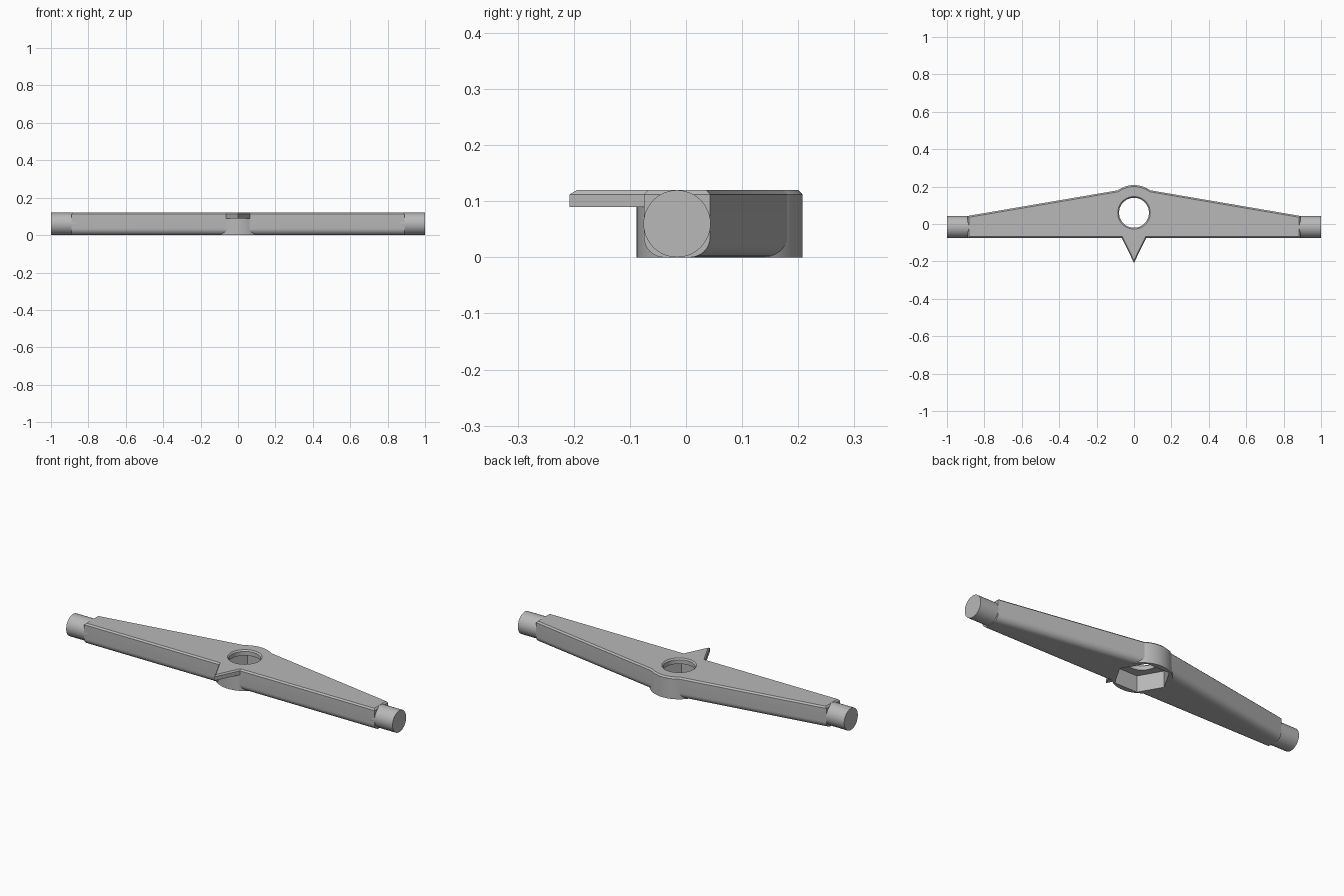
import bpy, bmesh, math
from mathutils import Vector, Matrix

if "Cube" in bpy.data.objects:
    bpy.data.objects.remove(bpy.data.objects["Cube"], do_unlink=True)

grey = bpy.data.materials.new("plain grey")
grey.use_nodes = True
COLOUR = (0.48, 0.48, 0.48, 1)
grey.diffuse_color = COLOUR
grey.node_tree.nodes["Principled BSDF"].inputs["Base Color"].default_value = COLOUR

H, BEVEL, FILLET, HUB_Y = 0.12, 0.008, 0.036, 0.06


def inset(points, amounts):
    """Move each side of a counter-clockwise outline inward by its own amount."""
    n = len(points)
    lines = []
    for i in range(n):
        a, b = Vector(points[i]), Vector(points[(i + 1) % n])
        d = (b - a).normalized()
        lines.append((a + Vector((-d.y, d.x)) * amounts[i], d))
    result = []
    for i in range(n):
        (p, d), (q, e) = lines[i - 1], lines[i]
        result.append(p + d * ((q - p).cross(e) / d.cross(e)))
    return result


def loft(name, layers):
    """Stack outlines given as (z, points) into a closed solid."""
    bm = bmesh.new()
    rings = [[bm.verts.new((p[0], p[1], z)) for p in pts] for z, pts in layers]
    n = len(rings[0])
    for low, high in zip(rings, rings[1:]):
        for i in range(n):
            j = (i + 1) % n
            bm.faces.new((low[i], low[j], high[j], high[i]))
    bm.faces.new(rings[0][::-1])
    bm.faces.new(rings[-1])
    bmesh.ops.recalc_face_normals(bm, faces=bm.faces)
    mesh = bpy.data.meshes.new(name)
    bm.to_mesh(mesh)
    bm.free()
    mesh.materials.append(grey)
    ob = bpy.data.objects.new(name, mesh)
    bpy.context.collection.objects.link(ob)
    return ob


def circle(r, n=64, y=HUB_Y):
    return [(r * math.cos(math.tau * i / n), y + r * math.sin(math.tau * i / n))
            for i in range(n)]


def combine(target, tool, operation):
    mod = target.modifiers.new(operation.title(), 'BOOLEAN')
    mod.operation, mod.solver, mod.object = operation, 'EXACT', tool
    bpy.context.view_layer.objects.active = target
    bpy.ops.object.modifier_apply(modifier=mod.name)
    bpy.data.objects.remove(tool, do_unlink=True)


# Tapered bar: rounded lower long edges, bevelled top rim
outline = [(-0.89, -0.075), (0.89, -0.075), (0.89, 0.043),
           (0, 0.195), (-0.89, 0.043)]
layers = []
for k in range(9):
    t = math.pi / 2 * k / 8
    d = FILLET * (1 - math.sin(t))
    layers.append((FILLET * (1 - math.cos(t)), inset(outline, [d, 0, d, d, 0])))
layers += [(H - BEVEL, outline), (H, inset(outline, [BEVEL] * 5))]
bar = loft("balance_bar", layers)

# Round hub
R = 0.148
hub = loft("hub", [(0, circle(R)), (H - BEVEL, circle(R)), (H, circle(R - BEVEL))])
combine(bar, hub, 'UNION')

# Pointer plate on the front edge
tri = [(0, -0.208), (0.105, 0.007), (-0.105, 0.007)]
pointer = loft("pointer", [(0.09, tri), (H - BEVEL, tri), (H, inset(tri, [BEVEL * 0.75] * 3))])
combine(bar, pointer, 'UNION')

# Bore with a bevelled rim, and a hexagonal pocket underneath
bore = loft("bore_cutter", [(-0.05, circle(0.08)), (H - 0.007, circle(0.08)),
                            (H + 0.007, circle(0.094))])
combine(bar, bore, 'DIFFERENCE')
pocket = loft("pocket_cutter", [(-0.05, circle(0.139, 6)), (0.09, circle(0.139, 6))])
combine(bar, pocket, 'DIFFERENCE')

# Round pin at each end
pins = []
for side, label in ((1, "left_pin"), (-1, "right_pin")):
    pin = loft(label, [(0.87, circle(0.0598, 48, 0)), (1.0, circle(0.0598, 48, 0))])
    pin.data.transform(Matrix.Translation((0, -0.016, 0.06))
                       @ Matrix.Rotation(side * math.pi / 2, 4, 'Y'))
    pins.append(pin)

# Smooth the curves and keep edges crisp
for ob in [bar] + pins:
    bpy.ops.object.select_all(action='DESELECT')
    ob.select_set(True)
    bpy.context.view_layer.objects.active = ob
    bpy.ops.object.shade_smooth_by_angle(angle=math.radians(25))
